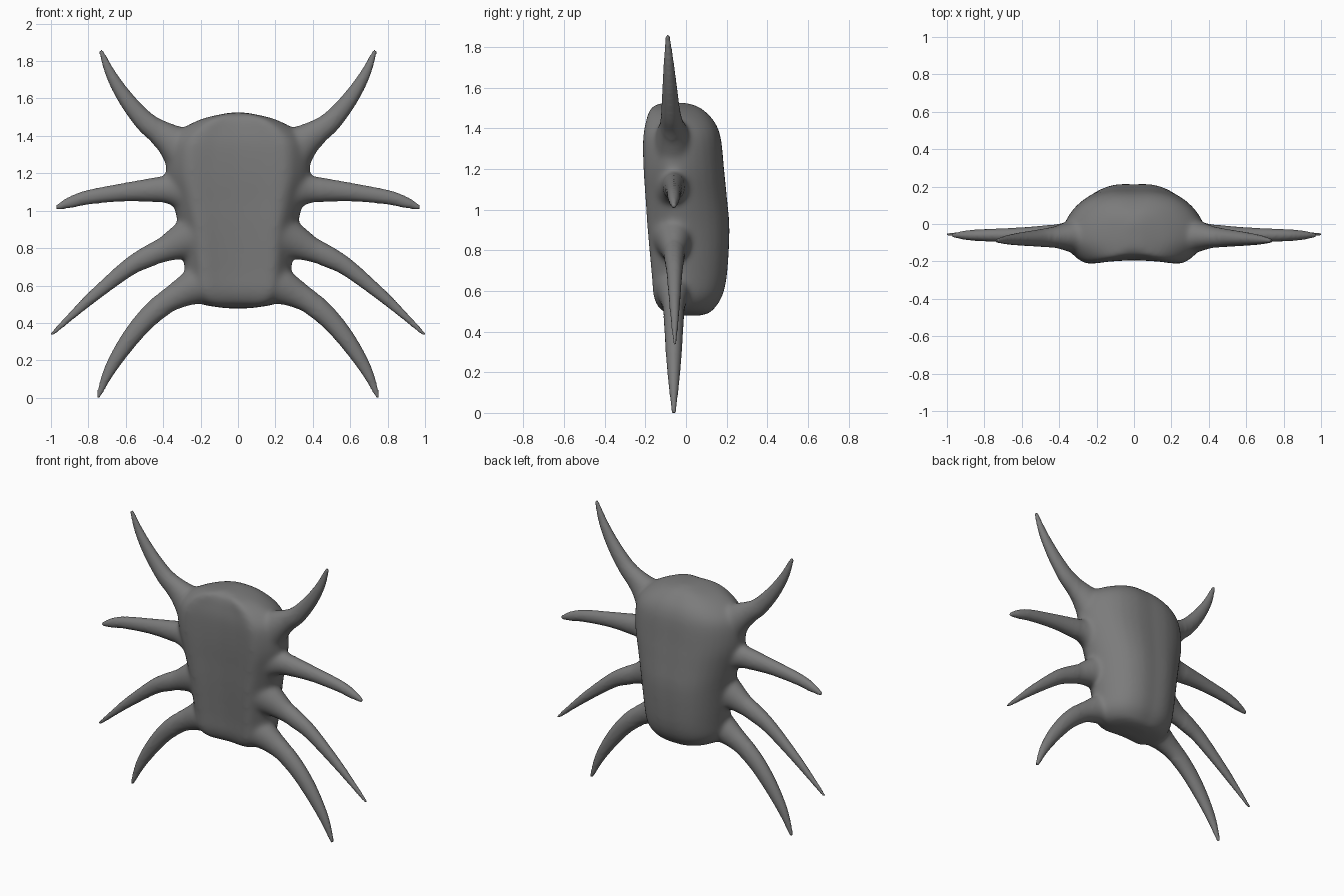
import bpy
import bmesh
import math
from mathutils import Vector

cube = bpy.data.objects.get("Cube")
if cube:
    bpy.data.objects.remove(cube, do_unlink=True)

grey = bpy.data.materials.new("dark grey")
grey.use_nodes = True
colour = (0.2, 0.2, 0.2, 1)
grey.diffuse_color = colour
grey.node_tree.nodes["Principled BSDF"].inputs["Base Color"].default_value = colour


def spline(points, steps):
    """Smooth curve through points of any dimension."""
    pts = [Vector(p) for p in points]
    pts = [2 * pts[0] - pts[1]] + pts + [2 * pts[-1] - pts[-2]]
    out = []
    for a, b, c, d in zip(pts, pts[1:], pts[2:], pts[3:]):
        for i in range(steps):
            t = i / steps
            out.append(0.5 * (2 * b + (c - a) * t + (2 * a - 5 * b + 4 * c - d) * t * t
                              + (3 * b - a - 3 * c + d) * t ** 3))
    return out + [pts[-2]]


def loft(bm, rings):
    """Skin closed rings and cap both ends."""
    rows = [[bm.verts.new(p) for p in ring] for ring in rings]
    for lower, upper in zip(rows, rows[1:]):
        for i in range(len(lower)):
            j = (i + 1) % len(lower)
            bm.faces.new((lower[i], lower[j], upper[j], upper[i]))
    bm.faces.new(rows[0][::-1])
    bm.faces.new(rows[-1])


bm = bmesh.new()

# Body: half section (across, front to back), mirrored and swept upwards
half = spline([(0, .05), (.35, .03), (.65, 0), (.82, .1), (.95, .24), (1, .36),
               (.96, .55), (.82, .76), (.6, .92), (.3, 1), (0, 1)], 2)
section = [tuple(p) for p in half] + [(-p[0], p[1]) for p in half[-2:0:-1]]
# Rows: height, half width, front, back
rows = [(.478, .06, -.03, .07), (.49, .15, -.09, .11), (.51, .22, -.13, .135),
        (.57, .27, -.16, .175), (.68, .285, -.17, .2), (.9, .315, -.19, .212),
        (1.05, .35, -.2, .2), (1.2, .385, -.21, .185), (1.35, .375, -.212, .17),
        (1.43, .31, -.2, .14), (1.485, .21, -.185, .09), (1.51, .12, -.165, .05),
        (1.525, .04, -.12, 0)]
rings = []
for z, w, front, back in spline([r for r in rows], 3):
    rings.append([(u * w, front + v * (back - front), z) for u, v in section])
loft(bm, rings)

# Legs: tip depth, then centre line (across, height, radius)
legs = [
    (-.09, [(.26, 1.28, .13), (.34, 1.36, .1), (.42, 1.42, .07), (.5, 1.48, .056),
            (.6, 1.6, .043), (.68, 1.73, .029), (.735, 1.86, .012)]),
    (-.06, [(.27, 1.11, .13), (.35, 1.115, .09), (.42, 1.113, .07), (.6, 1.1, .05),
            (.8, 1.072, .039), (.9, 1.043, .03), (.975, 1.015, .012)]),
    (-.055, [(.23, .86, .13), (.3, .835, .1), (.4, .79, .068), (.5, .745, .056),
             (.6, .685, .046), (.8, .52, .03), (1, .335, .01)]),
    (-.06, [(.15, .62, .12), (.23, .595, .1), (.32, .55, .075), (.4, .5, .063),
            (.5, .41, .055), (.6, .285, .046), (.69, .14, .031), (.75, 0, .012)]),
]
for tip_y, path in legs:
    curve = spline(path, 5)
    for side in (1, -1):
        rings = []
        for i, (x, z, r) in enumerate(curve):
            along = curve[min(i + 1, len(curve) - 1)] - curve[max(i - 1, 0)]
            normal = Vector((-along[1], along[0])).normalized()
            y = -.06 + (tip_y + .06) * i / (len(curve) - 1)
            ring = []
            for k in range(16):
                a = math.tau * k / 16
                c = r * math.cos(a)
                ring.append((side * (x + normal.x * c), y + .85 * r * math.sin(a),
                             z + normal.y * c))
            rings.append(ring)
        loft(bm, rings)

bmesh.ops.recalc_face_normals(bm, faces=bm.faces[:])
mesh = bpy.data.meshes.new("body_and_legs")
bm.to_mesh(mesh)
bm.free()
creature = bpy.data.objects.new("body_and_legs", mesh)
bpy.context.collection.objects.link(creature)
bpy.ops.object.select_all(action="DESELECT")
creature.select_set(True)
bpy.context.view_layer.objects.active = creature

# Fuse the parts into one skin
remesh = creature.modifiers.new("fuse", "REMESH")
remesh.mode = "VOXEL"
remesh.voxel_size = .01
bpy.ops.object.modifier_apply(modifier=remesh.name)

# Melt the leg roots into the body
mesh = creature.data
bm = bmesh.new()
bm.from_mesh(mesh)
roots = [v for v in bm.verts if abs(v.co.x) < .44 and .45 < v.co.z < 1.56]
for verts, repeats in ((roots, 14), (bm.verts[:], 2)):
    for _ in range(repeats):
        bmesh.ops.smooth_vert(bm, verts=verts, factor=.5, use_axis_x=True,
                              use_axis_y=True, use_axis_z=True)
bm.to_mesh(mesh)
bm.free()

mesh.materials.clear()
mesh.materials.append(grey)
for poly in mesh.polygons:
    poly.material_index = 0
bpy.ops.object.shade_smooth_by_angle(angle=math.radians(60))
